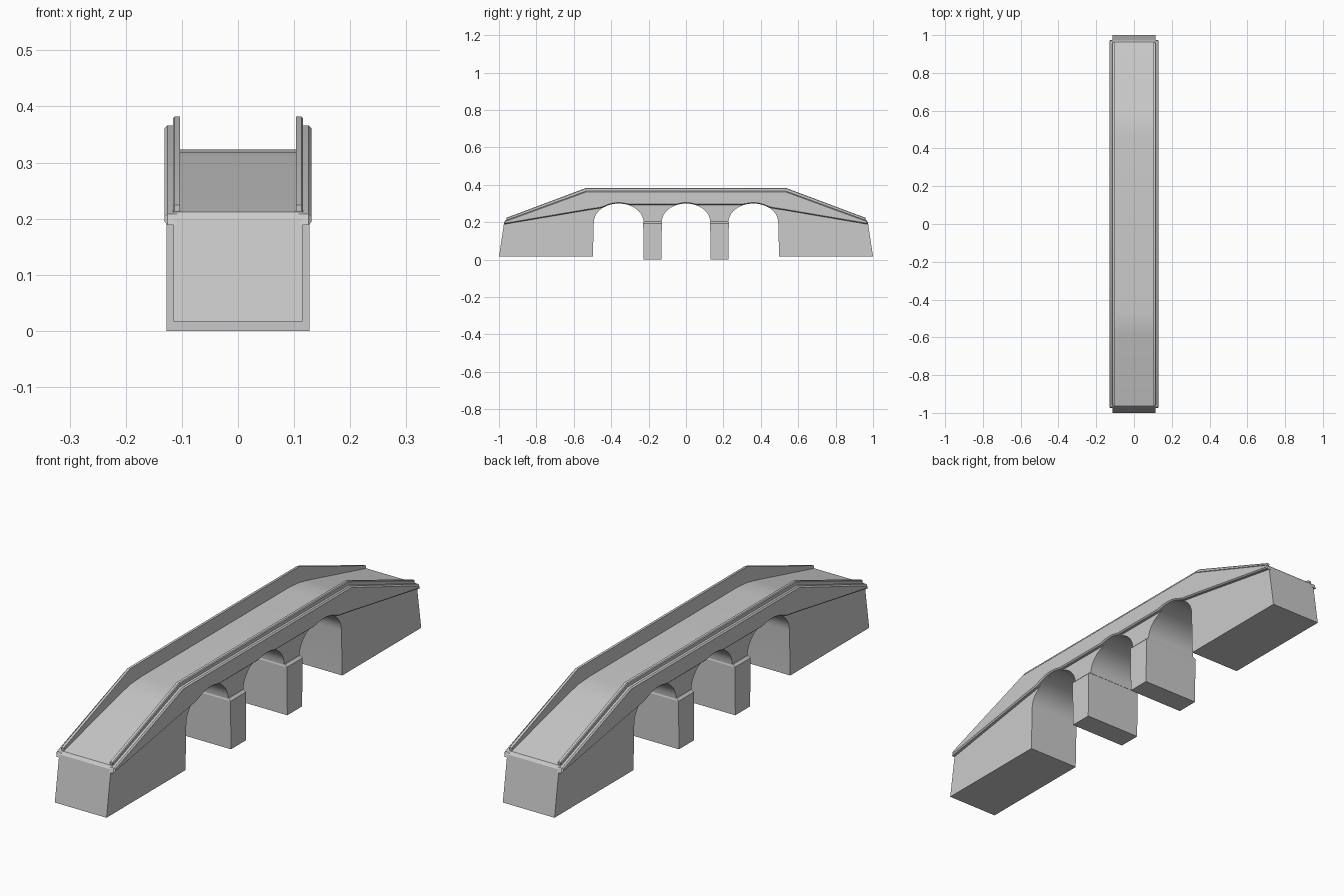
import bpy, bmesh, math

if "Cube" in bpy.data.objects:
    bpy.data.objects.remove(bpy.data.objects["Cube"])

SEG = 20
SPRING, RISE = 0.2, 0.1
ARCHES = [(-0.36, 0.133), (0.0, 0.13), (0.36, 0.133)]  # centre, half width


def extrude(name, prof, x0, x1, bevel=0, angle=25):
    """Extrude a (y, z) profile along x."""
    bm = bmesh.new()
    f = bm.faces.new([bm.verts.new((x0, y, z)) for y, z in prof])
    r = bmesh.ops.extrude_face_region(bm, geom=[f])
    vs = [g for g in r["geom"] if isinstance(g, bmesh.types.BMVert)]
    bmesh.ops.translate(bm, verts=vs, vec=(x1 - x0, 0, 0))
    bmesh.ops.recalc_face_normals(bm, faces=bm.faces)
    me = bpy.data.meshes.new(name)
    if bevel:
        edges = [e for e in bm.edges
                 if all(abs(v.co.x - x1) < 1e-5 for v in e.verts)]
        bmesh.ops.bevel(bm, geom=edges, offset=bevel, segments=1,
                        affect='EDGES', profile=0.5)
    bmesh.ops.triangulate(bm, faces=[f for f in bm.faces if len(f.verts) > 4])
    bm.to_mesh(me)
    bm.free()
    ob = bpy.data.objects.new(name, me)
    bpy.context.collection.objects.link(ob)
    bpy.context.view_layer.objects.active = ob
    bpy.ops.object.select_all(action='DESELECT')
    ob.select_set(True)
    bpy.ops.object.shade_smooth_by_angle(angle=math.radians(angle))
    return ob


def both_ends(half):
    """Mirror a profile half running from -y toward the middle."""
    return half + [(-y, z) for y, z in reversed(half)]


def arch(c, r):
    return [(c - r * math.cos(math.pi * i / SEG),
             SPRING + RISE * math.sin(math.pi * i / SEG)) for i in range(SEG + 1)]


# Main body: abutments, arches and sloping deck
under = [(-1.0, 0.017), (-0.498, 0.017)]
for c, r in ARCHES:
    under += arch(c, r)
under += [(0.498, 0.017), (1.0, 0.017)]
deck = both_ends([(-0.972, 0.2), (-0.963, 0.212), (-0.58, 0.309),
                  (-0.53, 0.319), (-0.46, 0.323)])
extrude("bridge_body", under + deck[::-1], -0.115, 0.115)


# String line under the side walls, lifted over the arch crowns
def string_z(y):
    a = abs(y)
    pts = [(0.0, 0.292), (0.35, 0.292), (0.53, 0.264), (0.978, 0.188)]
    for (a0, z0), (a1, z1) in zip(pts, pts[1:]):
        if a <= a1:
            z = z0 + (z1 - z0) * (a - a0) / (a1 - a0)
            break
    for c, r in ARCHES:
        t = (y - c) / r
        if abs(t) < 1:
            z = max(z, SPRING + RISE * math.sqrt(1 - t * t))
    return z


ys = [-0.975, -0.53] + [-0.5 + i / 60 for i in range(61)] + [0.53, 0.975]
wall_bottom = [(y, string_z(y)) for y in ys]
wall_top = both_ends([(-0.968, 0.208), (-0.535, 0.366)])
cap = both_ends([(-0.958, 0.203), (-0.96, 0.224), (-0.538, 0.382)])
cap_bottom = both_ends([(-0.955, 0.2), (-0.53, 0.308)])
for s, side in ((-1, "left"), (1, "right")):
    # Outer side wall with chamfered outer border
    extrude(side + "_side_wall", wall_bottom + wall_top[::-1],
            s * 0.108, s * 0.131, bevel=0.005)
    # Taller inner parapet
    extrude(side + "_parapet", cap + cap_bottom[1:-1][::-1],
            s * 0.103, s * 0.116, bevel=0.003)

# Piers with chamfered tops
for s, side in ((-1, "front"), (1, "back")):
    bm = bmesh.new()
    rings = []
    for hx, hy, z in ((0.127, 0.047, 0), (0.127, 0.05, 0.194), (0.118, 0.047, 0.203)):
        rings.append([bm.verts.new((hx * i, s * 0.179 + hy * j, z))
                      for i, j in ((-1, -1), (1, -1), (1, 1), (-1, 1))])
    for a, b in zip(rings, rings[1:]):
        for i in range(4):
            k = (i + 1) % 4
            bm.faces.new((a[i], a[k], b[k], b[i]))
    bm.faces.new(rings[0][::-1])
    bm.faces.new(rings[-1])
    me = bpy.data.meshes.new(side + "_pier")
    bm.to_mesh(me)
    bm.free()
    bpy.context.collection.objects.link(bpy.data.objects.new(side + "_pier", me))
